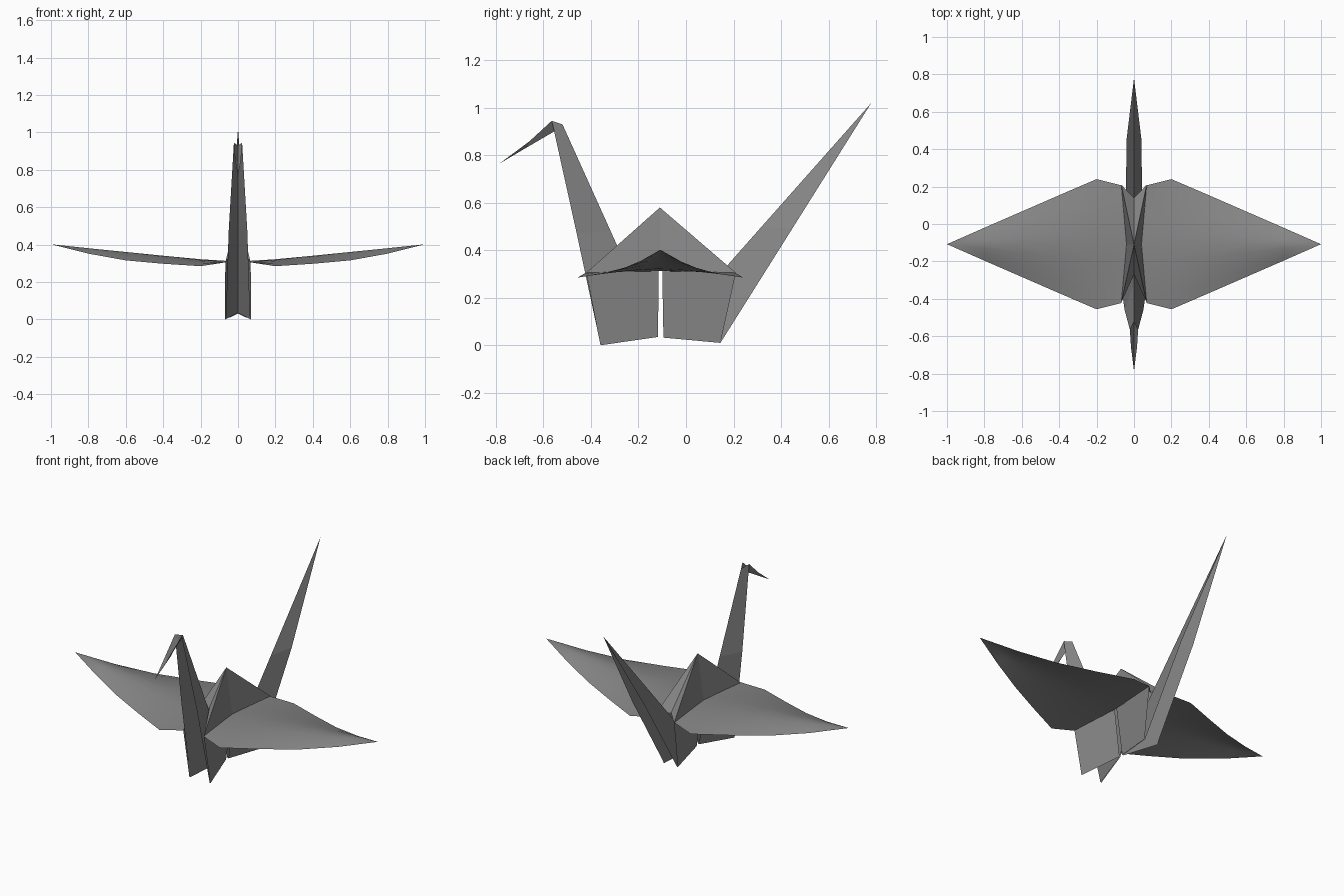
import bpy
import bmesh
from mathutils import Vector

cube = bpy.data.objects.get("Cube")
if cube:
    bpy.data.objects.remove(cube, do_unlink=True)

# One plain grey paper
paper = bpy.data.materials.new("grey_paper")
paper.use_nodes = True
GREY = (0.24, 0.24, 0.24, 1)
paper.diffuse_color = GREY
bsdf = paper.node_tree.nodes["Principled BSDF"]
bsdf.inputs["Base Color"].default_value = GREY
bsdf.inputs["Roughness"].default_value = 0.8


def sheet(name, rows, facing, smooth=False):
    """Paper sheet lofted through equal rows of points, mirrored across x = 0."""
    bm = bmesh.new()
    grid = [[bm.verts.new(p) for p in row] for row in rows]
    for a, b in zip(grid, grid[1:]):
        for i in range(len(a) - 1):
            bm.faces.new((a[i], a[i + 1], b[i + 1], b[i]))
    bmesh.ops.remove_doubles(bm, verts=bm.verts, dist=0.0005)
    bm.normal_update()
    # Turn the paper's outer side towards the given direction
    wrong = [f for f in bm.faces if f.normal.dot(Vector(facing)) < 0]
    bmesh.ops.reverse_faces(bm, faces=wrong)
    mesh = bpy.data.meshes.new(name)
    bm.to_mesh(mesh)
    bm.free()
    mesh.materials.append(paper)
    for f in mesh.polygons:
        f.use_smooth = smooth
    obj = bpy.data.objects.new(name, mesh)
    bpy.context.collection.objects.link(obj)
    mirror = obj.modifiers.new("mirror", "MIRROR")
    mirror.use_clip = True
    mirror.merge_threshold = 0.0005
    return obj


MID = -0.11                      # wing axis along y
APEX = (0, MID, 0.58)
FRONT = (0.068, -0.42, 0.305)    # body corners
BACK = (0.068, 0.21, 0.305)
WAIST = (0.04, MID, 0.312)

# Body hump: pinched side faces with a shallow valley at each end
sheet("hump_sides", [[APEX, APEX, APEX], [FRONT, WAIST, BACK]], (1, 0, 0))
sheet("hump_front", [[APEX, APEX], [FRONT, (0, -0.27, 0.4)]], (0, -1, 1))
sheet("hump_back", [[APEX, APEX], [BACK, (0, 0.14, 0.32)]], (0, 1, 1))

# Lower flaps, with a slit between them
sheet("front_flap", [[FRONT, (0.04, -0.115, 0.312)],
                     [(0.069, -0.36, 0), (0.004, -0.118, 0.035)]], (1, 0, 0))
sheet("rear_flap", [[BACK, (0.04, -0.1, 0.312)],
                    [(0.047, 0.145, 0.01), (0.004, -0.095, 0.032)]], (1, 0, 0))

# Neck: folded along its back, open to the front
sheet("neck", [[(0.065, -0.36, 0.002), (0, -0.117, 0.035)],
               [(0.05, -0.46, 0.47), (0, -0.317, 0.48)],
               [(0.022, -0.565, 0.945), (0, -0.52, 0.93)]], (1, 0, 0))
sheet("neck_bend", [[(0.022, -0.565, 0.945), (0.022, -0.565, 0.945)],
                    [(0, -0.555, 0.9), (0, -0.52, 0.93)]], (1, 0, 0))

# Head: folded along its underside, open to the top
BEAK = (0, -0.785, 0.765)
sheet("head", [[(0.022, -0.565, 0.945), (0, -0.555, 0.9)],
               [(0.016, -0.66, 0.858), (0, -0.67, 0.833)],
               [BEAK, BEAK]], (1, 0, -1))

# Tail: folded along its upper edge
TIP = (0, 0.78, 1.02)
sheet("tail", [[(0.043, 0.145, 0.01), (0, -0.095, 0.032)],
               [(0.04, 0.45, 0.495), (0, 0.31, 0.49)],
               [TIP, TIP]], (1, 0, 0))

# Wings: stations of x, half width, ridge height, edge height
STATIONS = [(0.068, 0.315, 0.312, 0.305), (0.2, 0.348, 0.322, 0.285),
            (0.4, 0.262, 0.341, 0.298), (0.6, 0.175, 0.361, 0.316),
            (0.8, 0.088, 0.381, 0.352), (1, 0, 0.402, 0.402)]
rows = []
for n, (x, half, ridge, edge) in enumerate(STATIONS):
    row = []
    for k in range(-4, 5):
        t = k / 4
        # The root follows the pinched waist of the body
        px = x if n else WAIST[0] + (x - WAIST[0]) * abs(t)
        row.append((px, MID + 0.002 + half * t, ridge + (edge - ridge) * abs(t) ** 1.5))
    rows.append(row)
sheet("wings", rows, (0, 0, 1), smooth=True)
